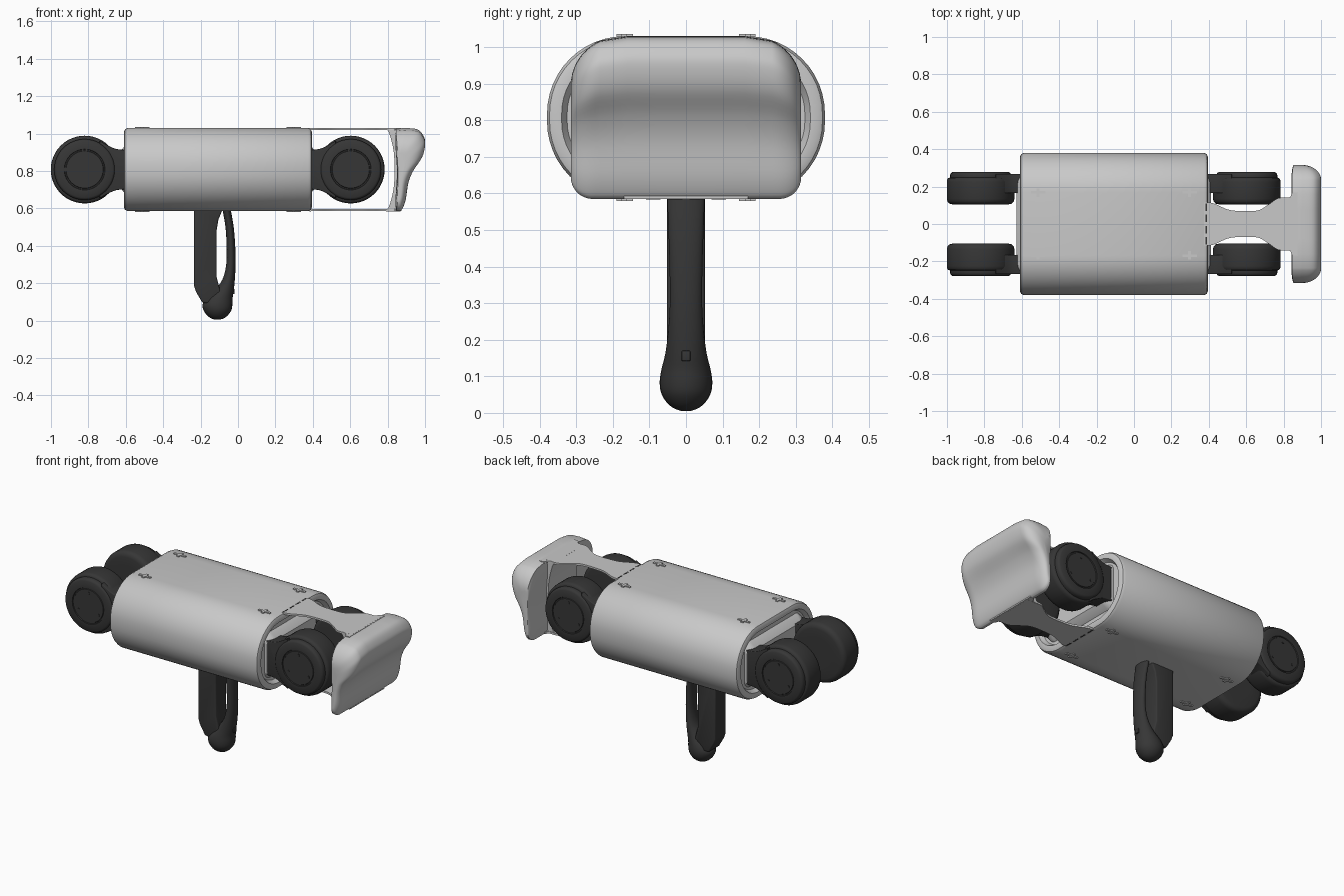
import bpy, bmesh
from math import sin, cos, pi, sqrt
from mathutils import Vector

cube = bpy.data.objects.get("Cube")
if cube:
    bpy.data.objects.remove(cube, do_unlink=True)


def material(name, v):
    m = bpy.data.materials.new(name)
    m.use_nodes = True
    color = (v, v, v, 1)
    m.diffuse_color = color
    m.node_tree.nodes["Principled BSDF"].inputs["Base Color"].default_value = color
    return m


SHELL = material("light grey shell", 0.58)
DARK = material("charcoal rubber", 0.037)
MID = 0.8075  # height of the body axis


def finish(name, bm, mat, bevel=0, angle=35):
    bmesh.ops.recalc_face_normals(bm, faces=bm.faces)
    mesh = bpy.data.meshes.new(name)
    bm.to_mesh(mesh)
    bm.free()
    ob = bpy.data.objects.new(name, mesh)
    bpy.context.collection.objects.link(ob)
    mesh.materials.append(mat)
    bpy.ops.object.select_all(action='DESELECT')
    ob.select_set(True)
    bpy.context.view_layer.objects.active = ob
    if bevel:
        mod = ob.modifiers.new("Bevel", 'BEVEL')
        mod.width, mod.segments, mod.limit_method = bevel, 3, 'ANGLE'
        bpy.ops.object.modifier_apply(modifier=mod.name)
    bpy.ops.object.shade_smooth_by_angle(angle=angle * pi / 180)
    return ob


def loft(name, rings, mat, angle=35):
    """Skin a list of equal-length rings and close both ends."""
    bm = bmesh.new()
    rows = [[bm.verts.new(p) for p in ring] for ring in rings]
    n = len(rows[0])
    for a, b in zip(rows, rows[1:]):
        for i in range(n):
            j = (i + 1) % n
            bm.faces.new((a[i], a[j], b[j], b[i]))
    bm.faces.new(rows[0])
    bm.faces.new(rows[-1])
    return finish(name, bm, mat, angle=angle)


def prism(name, pts, axis, lo, hi, mat, bevel=0):
    """Extrude a flat outline along one axis."""
    bm = bmesh.new()
    def put(p, d):
        q = list(p)
        q.insert('xyz'.index(axis), d)
        return bm.verts.new(q)
    a, b = [[put(p, d) for p in pts] for d in (lo, hi)]
    bm.faces.new(a)
    bm.faces.new(b)
    for i in range(len(pts)):
        j = (i + 1) % len(pts)
        bm.faces.new((a[i], a[j], b[j], b[i]))
    return finish(name, bm, mat, bevel)


def box(name, x, y, z, mat, bevel=0):
    pts = [(x[0], y[0]), (x[1], y[0]), (x[1], y[1]), (x[0], y[1])]
    return prism(name, pts, 'z', z[0], z[1], mat, bevel)


def curve(pts, steps=5):
    """Smooth open curve through the points."""
    p = [Vector(q) for q in [pts[0]] + pts + [pts[-1]]]
    out = []
    for a, b, c, d in zip(p, p[1:], p[2:], p[3:]):
        for k in range(steps):
            t = k / steps
            out.append(0.5 * (2 * b + (c - a) * t + (2 * a - 5 * b + 4 * c - d) * t * t
                              + (3 * b - a - 3 * c + d) * t ** 3))
    return out + [p[-1]]


def rounded(hy, hz, r, x, n=12):
    """Rounded rectangle ring in the yz plane."""
    ring = []
    for q, (sy, sz) in enumerate([(1, 1), (-1, 1), (-1, -1), (1, -1)]):
        for k in range(n + 1):
            a = (q + k / n) * pi / 2
            ring.append((x, sy * (hy - r) + r * cos(a), MID + sz * (hz - r) + r * sin(a)))
    return ring


# Main shell with rolled rims and recessed ends
ends = [(0.025, 0.055), (0, 0.04), (0, 0.02), (0.006, 0.007), (0.02, 0)]
stations = [(-0.61 + d, i) for d, i in ends] + [(0.395 - d, i) for d, i in reversed(ends)]
loft("body_shell", [rounded(0.38 - i, 0.2225 - i, 0.212 - i, x) for x, i in stations], SHELL)

# Tapered mounting bosses on both ends
for side, a, b in (("rear", -0.575, -0.628), ("front", 0.36, 0.412)):
    loft(side + "_boss", [rounded(0.27, 0.145, 0.05, a),
                          rounded(0.27, 0.13, 0.05, (a + b) / 2),
                          rounded(0.25, 0.1, 0.04, b)], SHELL)

# Wheels: turned profile of (distance along the axle, radius)
TYRE = [(0.105, 0.09), (0.105, 0.15), (0.109, 0.167), (0.12, 0.177), (0.135, 0.181),
        (0.225, 0.181), (0.24, 0.178), (0.246, 0.172), (0.248, 0.163), (0.262, 0.163),
        (0.272, 0.159), (0.278, 0.15), (0.278, 0.109), (0.272, 0.107), (0.272, 0.101),
        (0.276, 0.099), (0.276, 0.02)]


def wheel(label, cx, toward, sy):
    def ring(y, r, ox=0, oz=0, n=48):
        return [(cx + ox + r * cos(2 * pi * k / n), sy * y, MID + oz + r * sin(2 * pi * k / n))
                for k in range(n)]
    loft(label + "_wheel", [ring(y, r) for y, r in TYRE], DARK)
    for k in range(3):
        a = pi / 2 + k * 2 * pi / 3
        ox, oz = 0.078 * cos(a), 0.078 * sin(a)
        loft(label + "_hub_screw", [ring(0.27, 0.008, ox, oz, 10),
                                    ring(0.279, 0.008, ox, oz, 10)], DARK)
    # Flared arm joining the wheel housing to the body
    upper = curve([(0.08, 0.155), (0.13, 0.126), (0.17, 0.11), (0.225, 0.105)])
    pts = [(cx + toward * u, MID + v) for u, v in upper]
    pts += [(cx + toward * u, MID - v) for u, v in reversed(upper)]
    lo, hi = sorted((sy * 0.165, sy * 0.268))
    prism(label + "_arm", pts, 'y', lo, hi, DARK, 0.008)


for end, cx, toward in (("rear", -0.82, 1), ("front", 0.603, -1)):
    for hand, sy in (("left", 1), ("right", -1)):
        wheel(end + "_" + hand, cx, toward, sy)

# Bumper: side profile swept across the width, shrinking into rounded corners
front = curve([(0.89, 1.03), (0.96, 1.022), (0.993, 0.985), (1.0, 0.945), (0.985, 0.885),
               (0.94, 0.815), (0.912, 0.745), (0.897, 0.65), (0.88, 0.6), (0.865, 0.585)])
back = curve([(0.845, 0.588), (0.842, 0.65), (0.85, 0.8), (0.842, 0.95), (0.845, 1.025)])
profile = front + back


def bumper_ring(y, thick):
    def drop(r):
        over = max(0, abs(y) - (0.315 - r))
        return r - sqrt(max(0, r * r - over * over))
    top, low = 1.03 - drop(0.135), 0.585 + drop(0.06)
    return [(0.86 + (p.x - 0.86) * thick, y, low + (p.y - 0.585) / 0.445 * (top - low))
            for p in profile]


half = [(0.08 * k, 1) for k in range(3)]
half += [(0.235 + 0.08 * sin(a), 0.3 + 0.7 * cos(a)) for a in [k * pi / 20 for k in range(11)]]
sweep = [(-y, t) for y, t in reversed(half[1:])] + half
loft("bumper", [bumper_ring(y, t) for y, t in sweep], SHELL, 50)

# Flared gussets behind the bumper, and the waisted straps above and below the wheels
edge = curve([(0.375, 0.115), (0.42, 0.112), (0.5, 0.078), (0.56, 0.07), (0.66, 0.072),
              (0.72, 0.105), (0.77, 0.138), (0.83, 0.142), (0.845, 0.165), (0.875, 0.17)])
strap = [(p.x, p.y) for p in edge] + [(p.x, -p.y) for p in reversed(edge)]
gusset = curve([(0.79, 0.223), (0.81, 0.19), (0.832, 0.1), (0.838, 0)])
for label, s in (("upper", 1), ("lower", -1)):
    lo, hi = sorted((MID + s * 0.211, MID + s * 0.2225))
    prism(label + "_strap", strap, 'z', lo, hi, SHELL)
    pts = [(p.x, MID + s * p.y) for p in gusset] + [(0.87, MID), (0.87, MID + s * 0.223)]
    prism(label + "_gusset", pts, 'y', -0.138, 0.138, SHELL)
    # Raised locating tabs: a bar with a short cross stub
    for x, d in ((-0.512, 1), (0.298, -1)):
        for sy in (1, -1):
            z = sorted((MID + s * 0.22, MID + s * 0.228))
            box(label + "_tab_bar", (x - 0.04, x + 0.04), sorted((sy * 0.162, sy * 0.176)), z, SHELL)
            box(label + "_tab_stub", (x - 0.008, x + 0.008), sorted((sy * 0.145, sy * 0.19)), z, SHELL)
    # Narrow slots where the strap leaves the shell
    for y in (-0.09, -0.03, 0.03, 0.09):
        z = sorted((MID + s * 0.219, MID + s * 0.2235))
        box(label + "_slot", (0.382, 0.39), (y - 0.02, y + 0.02), z, DARK)

# Handle: a flat grip bar, a curved guard and a rounded foot
grip = [(-0.235, 0.6), (-0.235, 0.185), (-0.225, 0.155), (-0.19, 0.095), (-0.1, 0.09),
        (-0.09, 0.14), (-0.115, 0.235), (-0.115, 0.48), (-0.105, 0.54), (-0.08, 0.6)]
prism("handle_grip", grip, 'y', -0.052, 0.052, DARK, 0.008)
spine = [(-0.062, 0.6, 0.022, 0.052), (-0.045, 0.5, 0.022, 0.048), (-0.038, 0.4, 0.023, 0.045),
         (-0.038, 0.3, 0.025, 0.044), (-0.05, 0.22, 0.033, 0.049), (-0.075, 0.16, 0.052, 0.057),
         (-0.1, 0.12, 0.071, 0.067), (-0.11, 0.085, 0.08, 0.072), (-0.11, 0.055, 0.074, 0.068),
         (-0.11, 0.03, 0.057, 0.054), (-0.11, 0.013, 0.036, 0.034), (-0.11, 0.005, 0.012, 0.012)]
rings = [[(p[0] + p[2] * cos(2 * pi * k / 24), p[3] * sin(2 * pi * k / 24), p[1])
          for k in range(24)] for p in curve(spine, 3)]
loft("handle_guard", rings, DARK, 60)
box("handle_button", (-0.04, -0.018), (-0.012, 0.012), (0.142, 0.17), DARK, 0.003)
